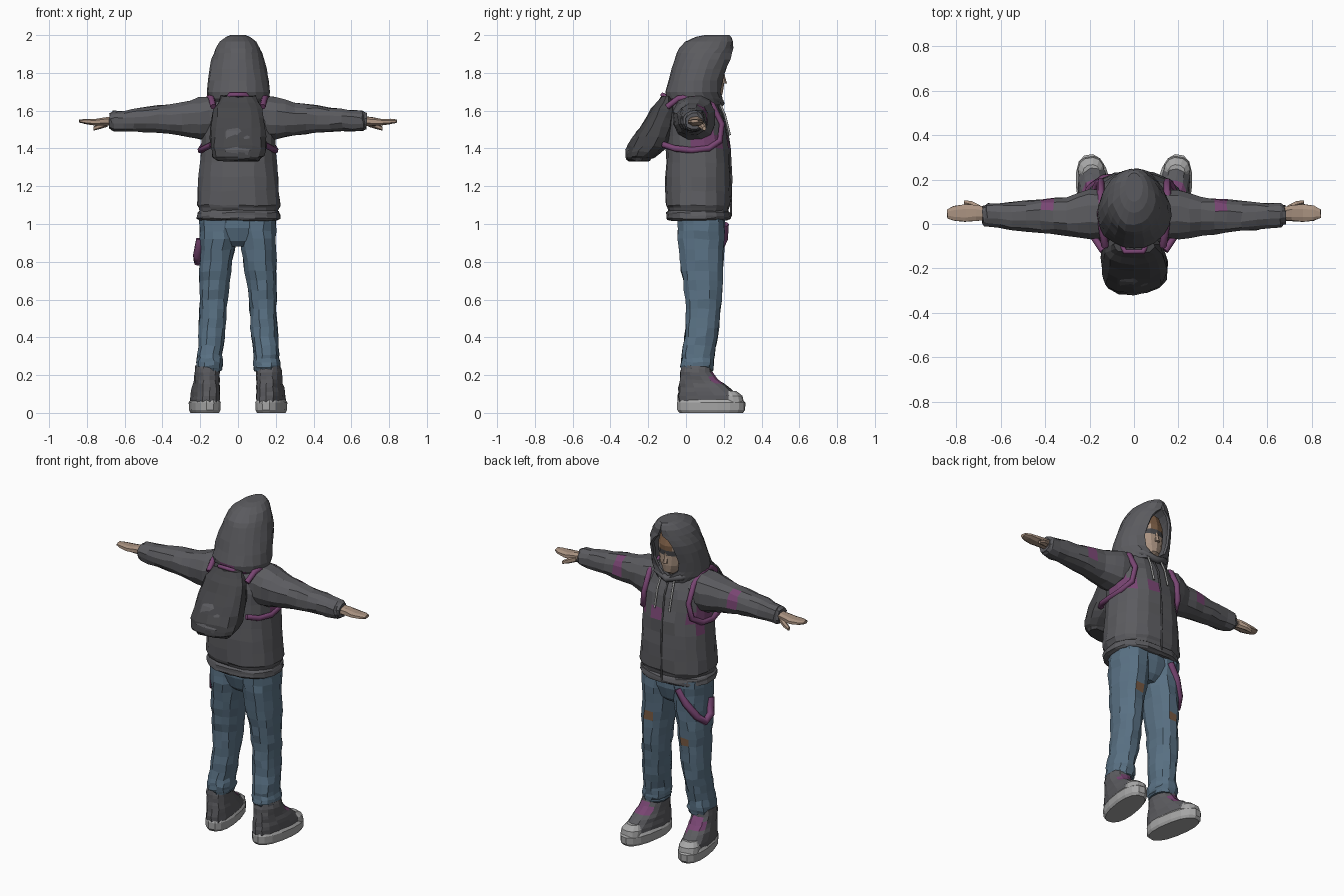
import bpy, bmesh, random
from math import sin, cos, pi, radians
from mathutils import Vector, Matrix

random.seed(4)


def material(name, r, g, b):
    m = bpy.data.materials.new(name)
    m.diffuse_color = (r, g, b, 1)
    return m


GREY = material("charcoal cloth", .105, .105, .115)
DARK = material("dark cloth", .06, .06, .065)
DENIM = material("denim", .10, .165, .23)
PURPLE = material("purple cloth", .19, .06, .17)
SKIN = material("skin", .40, .29, .22)
BROWN = material("brown", .20, .11, .06)
PALE = material("pale rubber", .38, .38, .38)


def finish(name, bm, mat):
    bmesh.ops.recalc_face_normals(bm, faces=bm.faces)
    me = bpy.data.meshes.new(name)
    bm.to_mesh(me)
    bm.free()
    ob = bpy.data.objects.new(name, me)
    bpy.context.collection.objects.link(ob)
    me.materials.append(mat)
    return ob


def loft(name, rings, mat, n=12, axis='z', power=.85, sub=1, jitter=0.0):
    """Skin rounded cross-sections (x, y, z, radius a, radius b) strung along an axis."""
    full = []
    for a, b in zip(rings, rings[1:]):
        full += [[p + (q - p) * k / sub for p, q in zip(a, b)] for k in range(sub)]
    full.append(list(rings[-1]))
    bm = bmesh.new()
    loops = []
    for x, y, z, ra, rb in full:
        loop = []
        for i in range(n):
            c, s = cos(2 * pi * (i + .5) / n), sin(2 * pi * (i + .5) / n)
            u = ra * abs(c) ** power * (1 if c > 0 else -1)
            v = rb * abs(s) ** power * (1 if s > 0 else -1)
            d = (u, v, 0) if axis == 'z' else (0, u, v)
            noise = Vector([random.uniform(-jitter, jitter) for _ in range(3)])
            loop.append(bm.verts.new(Vector((x, y, z)) + Vector(d) + noise))
        loops.append(loop)
    for a, b in zip(loops, loops[1:]):
        for i in range(n):
            j = (i + 1) % n
            bm.faces.new((a[i], a[j], b[j], b[i]))
    bm.faces.new(loops[0])
    bm.faces.new(loops[-1])
    return finish(name, bm, mat)


def paint(ob, mat, centre, radius):
    """Recolour the faces near a point."""
    ob.data.materials.append(mat)
    k = len(ob.data.materials) - 1
    for p in ob.data.polygons:
        if (p.center - Vector(centre)).length < radius:
            p.material_index = k


def cord(name, pts, r, mat):
    cu = bpy.data.curves.new(name, 'CURVE')
    cu.dimensions = '3D'
    cu.bevel_depth = r
    cu.bevel_resolution = 1
    cu.use_fill_caps = True
    sp = cu.splines.new('POLY')
    sp.points.add(len(pts) - 1)
    for p, co in zip(sp.points, pts):
        p.co = (*co, 1)
    ob = bpy.data.objects.new(name, cu)
    bpy.context.collection.objects.link(ob)
    cu.materials.append(mat)


# jacket body with a gathered hem
jacket = loft("jacket", [
    (.003, .065, 1.02, .205, .155), (.003, .065, 1.03, .222, .172), (.003, .065, 1.06, .22, .17),
    (.003, .065, 1.07, .208, .16), (.003, .065, 1.10, .222, .174), (.003, .065, 1.25, .212, .174),
    (.003, .063, 1.40, .198, .168), (0, .055, 1.54, .20, .155), (0, .045, 1.63, .17, .125),
    (0, .05, 1.70, .11, .10)], GREY, n=18, sub=2, jitter=.004)
paint(jacket, PURPLE, (.02, .23, 1.42), .05)
for s in (-1, 1):
    paint(jacket, PURPLE, (s * .18, .1, 1.44), .085)

# hips
loft("jeans_hips", [(0, .08, 1.07, .2, .122), (0, .08, .98, .2, .122), (0, .08, .91, .15, .1),
                    (0, .08, .88, .05, .07)], DENIM, n=14)

for s, side in ((1, "right"), (-1, "left")):
    # jeans leg
    leg = loft(side + "_jeans_leg", [
        (s * .10, .08, 1.05, .105, .125), (s * .106, .08, .92, .096, .126),
        (s * .12, .085, .75, .085, .112), (s * .13, .092, .60, .075, .097),
        (s * .137, .085, .45, .072, .09), (s * .15, .065, .31, .067, .086),
        (s * .152, .06, .25, .074, .09), (s * .152, .06, .22, .066, .08)],
        DENIM, n=12, sub=3, jitter=.005)
    paint(leg, BROWN, (s * .11, .20, .78 if s > 0 else .66), .035)
    # shoe: sole, upper, toe cap, turned slightly outward
    turn = Matrix.Translation((s * .155, 0, 0)) @ Matrix.Rotation(radians(-9 * s), 4, 'Z')
    sole = loft(side + "_sole", [(0, .135, 0, .07, .17), (0, .135, .015, .078, .182),
                                 (0, .135, .055, .08, .183), (0, .13, .07, .07, .17)], PALE, n=16)
    shoe = loft(side + "_shoe", [(0, .125, .05, .072, .17), (0, .12, .09, .073, .165),
                                 (0, .095, .135, .07, .135), (0, .07, .175, .066, .103),
                                 (0, .055, .215, .066, .086), (0, .055, .25, .06, .08)],
                GREY, n=14, sub=2, jitter=.003)
    toe = loft(side + "_toe_cap", [(0, .245, .05, .062, .065), (0, .24, .09, .058, .062),
                                   (0, .225, .115, .04, .045)], PALE, n=12)
    paint(shoe, PURPLE, (0, .15, .16), .06)
    for ob in (sole, shoe, toe):
        ob.data.transform(turn)
    # sleeve
    arm = loft(side + "_sleeve", [
        (s * .10, .045, 1.57, .11, .115), (s * .20, .045, 1.56, .115, .112),
        (s * .30, .035, 1.555, .088, .088), (s * .42, .035, 1.555, .077, .073),
        (s * .55, .035, 1.55, .062, .06), (s * .66, .04, 1.545, .053, .052),
        (s * .68, .04, 1.545, .042, .042)], GREY, n=12, axis='x', sub=2, jitter=.005)
    paint(arm, PURPLE, (s * .40, .1, 1.58), .05)
    # hand and thumb
    loft(side + "_hand", [
        (s * .66, .045, 1.545, .03, .026), (s * .71, .05, 1.543, .038, .024),
        (s * .76, .05, 1.54, .043, .018), (s * .81, .048, 1.543, .035, .014),
        (s * .84, .045, 1.545, .02, .009)], SKIN, n=8, axis='x', jitter=.002)
    loft(side + "_thumb", [(s * .69, .065, 1.535, .02, .02), (s * .73, .088, 1.52, .017, .017),
                           (s * .765, .097, 1.505, .011, .011)], SKIN, n=6, axis='x')
    # backpack strap and hood drawstring
    cord(side + "_backpack_strap", [
        (s * .13, -.10, 1.62), (s * .14, -.04, 1.665), (s * .15, .05, 1.675), (s * .15, .14, 1.63),
        (s * .15, .19, 1.53), (s * .165, .18, 1.44), (s * .192, .12, 1.40), (s * .198, .03, 1.39),
        (s * .18, -.06, 1.40), (s * .14, -.12, 1.42)], .017, PURPLE)
    cord(side + "_drawstring", [(s * .045, .17, 1.66), (s * .05, .205, 1.58), (s * .05, .233, 1.47)],
         .006, PALE)

# jacket zip
cord("jacket_zip", [(0, .155, 1.66), (0, .21, 1.55), (0, .232, 1.40), (0, .24, 1.25), (0, .238, 1.04)],
     .006, DARK)

# sagging backpack
pack = loft("backpack", [
    (0, -.25, 1.335, .11, .055), (0, -.245, 1.355, .138, .075), (0, -.20, 1.41, .152, .108),
    (0, -.155, 1.51, .148, .097), (0, -.115, 1.61, .13, .068), (0, -.10, 1.675, .09, .03)],
    DARK, n=14, sub=2, jitter=.006)
loft("backpack_pocket", [(0, -.275, 1.355, .08, .04), (0, -.265, 1.39, .10, .055),
                         (0, -.215, 1.49, .095, .05), (0, -.19, 1.53, .08, .035)], GREY, n=10, jitter=.004)
cord("backpack_handle", [(-.06, -.09, 1.66), (-.04, -.125, 1.685), (.04, -.125, 1.685), (.06, -.09, 1.66)],
     .012, PURPLE)

# head with nose
head = loft("head", [
    (0, .07, 1.60, .06, .06), (0, .09, 1.665, .06, .07), (0, .115, 1.685, .05, .078),
    (0, .11, 1.73, .075, .09), (0, .10, 1.79, .088, .10), (0, .095, 1.85, .09, .11),
    (0, .09, 1.92, .075, .09)], SKIN, n=14, sub=2, power=.95)
for s in (-1, 1):
    paint(head, DARK, (s * .04, .19, 1.80), .026)
paint(head, BROWN, (0, .19, 1.88), .07)
loft("nose", [(0, .195, 1.745, .016, .022), (0, .19, 1.775, .012, .018), (0, .19, 1.81, .007, .012)],
     SKIN, n=6)

# hood: rings (z, back y, front y, half width, sweep angle) left open around the face
bm = bmesh.new()
loops = []
for z, yb, yf, rx, sweep in [
        (1.63, -.07, .19, .14, 176), (1.665, -.105, .195, .163, 170), (1.70, -.11, .20, .167, 156),
        (1.76, -.092, .215, .163, 149), (1.82, -.075, .235, .152, 149), (1.87, -.06, .25, .14, 152),
        (1.905, -.05, .252, .128, 160), (1.93, -.038, .25, .118, 174), (1.965, -.005, .25, .095, 179),
        (1.99, .05, .24, .065, 179), (2.0, .10, .23, .04, 179)]:
    loop = []
    for i in range(19):
        a = radians(sweep) * (i / 9 - 1)
        e = random.uniform(-.004, .004) if z < 1.98 else 0
        loop.append(bm.verts.new((rx * sin(a) + e, (yb + yf) / 2 - (yf - yb) / 2 * cos(a) + e, z)))
    loops.append(loop)
for a, b in zip(loops, loops[1:]):
    for i in range(18):
        bm.faces.new((a[i], a[i + 1], b[i + 1], b[i]))
bm.faces.new(loops[-1])
hood = finish("hood", bm, GREY)
paint(hood, PURPLE, (0, -.1, 1.65), .08)
thick = hood.modifiers.new("thickness", 'SOLIDIFY')
thick.thickness = .014
thick.offset = -1

# rolled collar edge under the chin
cord("hood_collar", [(-.12, .10, 1.675), (-.08, .165, 1.665), (0, .185, 1.64), (.08, .165, 1.665),
                     (.12, .10, 1.675)], .02, GREY)

# bandana looped from the belt to the hip pocket
cord("hip_bandana", [(-.09, .205, 1.0), (-.14, .20, .92), (-.19, .165, .84), (-.214, .12, .80),
                     (-.217, .07, .83), (-.20, .05, .92)], .022, PURPLE)
